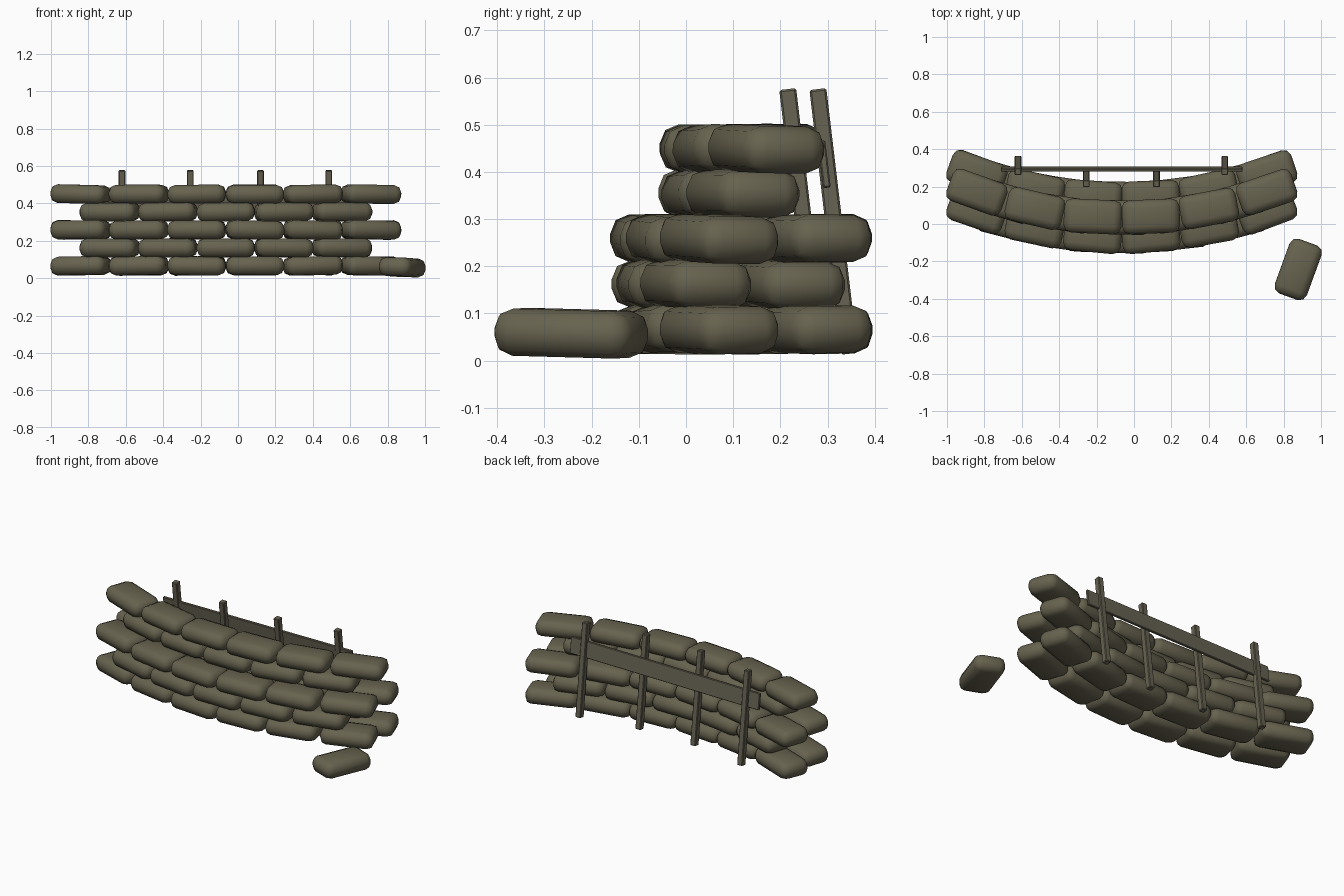
import bpy, bmesh, math, random
from mathutils import Matrix

if "Cube" in bpy.data.objects:
    bpy.data.objects.remove(bpy.data.objects["Cube"])

random.seed(4)


def material(name, rgb):
    m = bpy.data.materials.new(name)
    m.diffuse_color = (*rgb, 1)
    m.use_nodes = True
    m.node_tree.nodes["Principled BSDF"].inputs["Base Color"].default_value = m.diffuse_color
    return m


canvas = material("olive_canvas", (0.135, 0.124, 0.078))
wood = material("weathered_wood", (0.135, 0.124, 0.085))


def bevelled_box(name, size, bevel, segments, mat, loc, rot=(0, 0, 0), smooth=False):
    """Box with rounded edges, placed at loc with Euler rotation rot."""
    bm = bmesh.new()
    bmesh.ops.create_cube(bm, size=1, matrix=Matrix.Diagonal((*size, 1)))
    bmesh.ops.bevel(bm, geom=bm.edges[:], offset=bevel, segments=segments,
                    profile=0.5, affect='EDGES')
    mesh = bpy.data.meshes.new(name)
    bm.to_mesh(mesh)
    bm.free()
    mesh.materials.append(mat)
    ob = bpy.data.objects.new(name, mesh)
    bpy.context.collection.objects.link(ob)
    ob.location = loc
    ob.rotation_euler = rot
    if smooth:
        bpy.ops.object.select_all(action='DESELECT')
        ob.select_set(True)
        bpy.context.view_layer.objects.active = ob
        bpy.ops.object.shade_smooth_by_angle(angle=math.radians(50))
    return ob


def sandbag(name, loc, rot):
    return bevelled_box(name, (0.31, 0.182, 0.1), 0.041, 2, canvas, loc, rot, True)


# Curved wall: three double rows below, two single rows on top
RADIUS, MID_X, PITCH = 2.29, -0.065, 0.31
rows = [
    (0.066, 6, (-0.065, 0.135)),
    (0.162, 5, (-0.065, 0.135)),
    (0.258, 6, (-0.065, 0.135)),
    (0.354, 5, (0.035,)),
    (0.449, 6, (0.035,)),
]
for r, (z, count, depths) in enumerate(rows):
    for d, y in enumerate(depths):
        for i in range(count):
            dx = (i - (count - 1) / 2) * PITCH
            angle = math.asin(dx / RADIUS)
            rise = RADIUS * (1 - math.cos(angle))
            tilt = [math.radians(random.uniform(-1.5, 1.5)) for _ in range(3)]
            sandbag(f"sandbag_row{r + 1}_{'front' if d == 0 else 'back'}_{i + 1}",
                    (MID_X + dx, y + rise, z),
                    (tilt[0], tilt[1], angle + tilt[2]))

# Fallen bag in front of the wall
sandbag("loose_sandbag", (0.878, -0.243, 0.058),
        (math.radians(1), math.radians(1.5), math.radians(70)))

# Leaning support posts
LEAN = math.radians(6.8)
for i, (x, y) in enumerate([(-0.62, 0.313), (-0.255, 0.249),
                            (0.12, 0.249), (0.485, 0.313)]):
    bevelled_box(f"post_{i + 1}", (0.036, 0.036, 0.565), 0.004, 1, wood,
                 (x, y, 0.295), (LEAN, 0, 0))

# Cross plank joining the posts
bevelled_box("cross_plank", (1.29, 0.016, 0.1), 0.003, 1, wood,
             (-0.065, 0.293, 0.412), (LEAN, math.radians(-0.4), 0))
